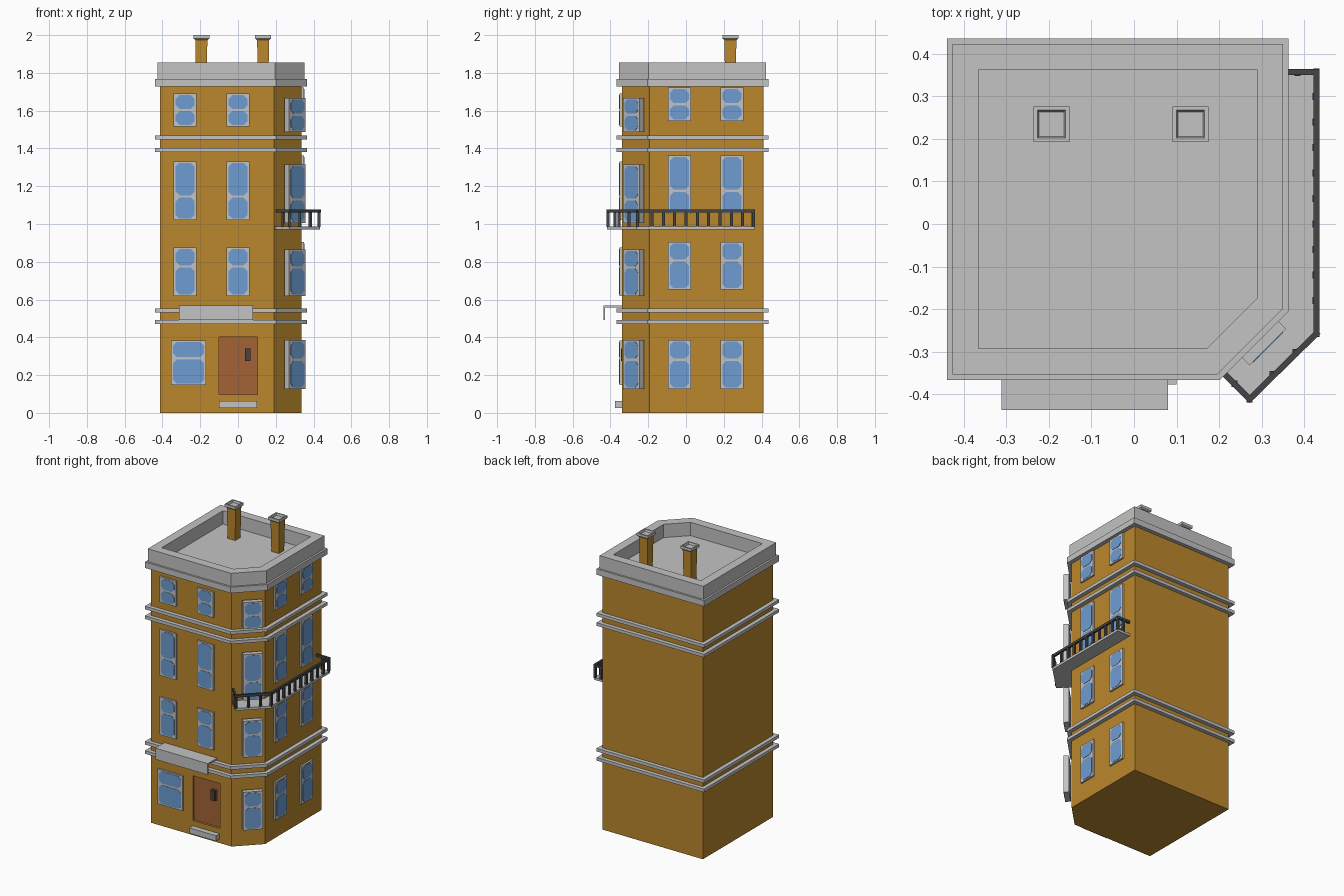
import bpy, bmesh, math
from mathutils import Matrix, Vector

if "Cube" in bpy.data.objects:
    bpy.data.objects.remove(bpy.data.objects["Cube"])


def mat(name, r, g, b):
    m = bpy.data.materials.new(name)
    m.diffuse_color = (r, g, b, 1)
    m.use_nodes = True
    m.node_tree.nodes["Principled BSDF"].inputs["Base Color"].default_value = m.diffuse_color
    return m


OCHRE = mat("ochre wall", 0.50, 0.245, 0.026)
GREY = mat("pale stone", 0.54, 0.55, 0.54)
BLUE = mat("window blue", 0.153, 0.335, 0.64)
BROWN = mat("door brown", 0.37, 0.125, 0.038)
DARK = mat("dark iron", 0.058, 0.058, 0.06)


def loft(name, loops, material, matrix=None):
    """Skin matching point loops [(points2d, z), ...] and cap both ends."""
    bm = bmesh.new()
    rings = [[bm.verts.new((x, y, z)) for x, y in pts] for pts, z in loops]
    n = len(rings[0])
    for a, b in zip(rings, rings[1:]):
        for i in range(n):
            j = (i + 1) % n
            bm.faces.new((a[i], a[j], b[j], b[i]))
    bm.faces.new(rings[0][::-1])
    bm.faces.new(rings[-1])
    if matrix:
        bm.transform(matrix)
    bmesh.ops.recalc_face_normals(bm, faces=bm.faces)
    me = bpy.data.meshes.new(name)
    bm.to_mesh(me)
    bm.free()
    me.materials.append(material)
    ob = bpy.data.objects.new(name, me)
    bpy.context.collection.objects.link(ob)
    return ob


def prism(name, pts, z0, z1, material, matrix=None):
    return loft(name, [(pts, z0), (pts, z1)], material, matrix)


def rect(x0, x1, y0, y1):
    return [(x0, y0), (x1, y0), (x1, y1), (x0, y1)]


def box(name, x0, x1, y0, y1, z0, z1, material):
    return prism(name, rect(x0, x1, y0, y1), z0, z1, material)


def outline(d):
    """Building footprint with one cut corner, grown by d."""
    k = d * math.tan(math.pi / 8)
    return [(-0.413 - d, -0.34 - d), (0.19 + k, -0.34 - d), (0.337 + d, -0.193 - k),
            (0.337 + d, 0.409 + d), (-0.413 - d, 0.409 + d)]


# Walls with a recessed doorway
walls = prism("walls", outline(0), 0, 1.74, OCHRE)
cutter = box("door_cutter", -0.1, 0.103, -0.4, -0.32, 0.098, 0.402, OCHRE)
cutter.hide_render = True
mod = walls.modifiers.new("doorway", "BOOLEAN")
mod.object, mod.operation, mod.solver = cutter, "DIFFERENCE", "EXACT"
bpy.context.view_layer.objects.active = walls
bpy.ops.object.modifier_apply(modifier=mod.name)
bpy.data.objects.remove(cutter)

# String courses
for z0, z1 in ((0.47, 0.491), (0.532, 0.553), (1.382, 1.403), (1.447, 1.468)):
    prism("string_course", outline(0.027), z0, z1, GREY)

# Cornice, parapet and sunken roof in one profile
loft("roof_parapet", [(outline(d), z) for d, z in
     ((0.027, 1.727), (0.027, 1.767), (0.014, 1.767), (0.014, 1.855),
      (-0.047, 1.855), (-0.047, 1.765))], GREY)

# Chimneys with hollow caps
for cx in (-0.194, 0.133):
    def sq(h):
        return rect(cx - h, cx + h, 0.235 - h, 0.235 + h)
    loft("chimney_shaft", [(sq(0.028), 1.76), (sq(0.032), 1.985)], OCHRE)
    loft("chimney_cap", [(sq(h), z) for h, z in
         ((0.034, 1.975), (0.042, 1.982), (0.042, 2.0), (0.033, 2.0), (0.029, 1.987))], GREY)


def facade(origin, u):
    """Local x runs along the wall, y goes up, z points outwards."""
    u = Vector(u).normalized()
    n = u.cross(Vector((0, 0, 1)))
    m = Matrix((u, Vector((0, 0, 1)), n)).transposed().to_4x4()
    m.translation = Vector(origin)
    return m


def window(m, c, w, z0, z1, split, n0, n1):
    """Stone frame with two cut-corner panes; split is the height of the bar."""
    x0, x1 = c - w / 2, c + w / 2
    prism("window_frame", rect(x0, x1, z0, z1), n0, n1, GREY, m)
    bar = z0 + (z1 - z0) * split
    for a, b in ((z0 + 0.008, bar - 0.006), (bar + 0.006, z1 - 0.008)):
        l, r, k = x0 + 0.011, x1 - 0.011, 0.02
        pts = [(l + k, a), (r - k, a), (r, a + k), (r, b - k),
               (r - k, b), (l + k, b), (l, b - k), (l, a + k)]
        prism("window_pane", pts, n1 - 0.002, n1 + 0.002, BLUE, m)


front = facade((0, -0.34, 0), (1, 0, 0))
side = facade((0.337, 0, 0), (0, 1, 0))
corner = facade((0.2635, -0.2665, 0), (1, 1, 0))

# Front windows
for c in (-0.28, 0.0):
    for z0, z1, s in ((0.62, 0.875, 0.61), (1.021, 1.332, 0.4), (1.517, 1.69, 0.5)):
        window(front, c, 0.122, z0, z1, s, -0.01, 0.012)
window(front, -0.262, 0.187, 0.148, 0.384, 0.6, -0.01, 0.012)

# Side windows
for c in (-0.035, 0.243):
    for z0, z1, s in ((0.127, 0.385, 0.6), (0.652, 0.906, 0.61),
                      (1.052, 1.363, 0.4), (1.546, 1.722, 0.5)):
        window(side, c, 0.122, z0, z1, s, -0.01, 0.012)

# Corner windows stand off the cut corner
for z0, z1, s in ((0.127, 0.385, 0.6), (0.62, 0.865, 0.61),
                  (1.005, 1.316, 0.4), (1.488, 1.668, 0.5)):
    window(corner, 0.02, 0.122, z0, z1, s, 0.018, 0.052)

# Door, handle and step
box("door", -0.1, 0.103, -0.326, -0.318, 0.098, 0.402, BROWN)
box("handle_plate", 0.033, 0.07, -0.332, -0.325, 0.27, 0.347, BROWN)
box("door_handle", 0.037, 0.066, -0.345, -0.33, 0.275, 0.342, DARK)
box("door_step", -0.1, 0.1, -0.377, -0.33, 0.026, 0.063, GREY)

# Shop awning: thin top with a front lip
awning = [(-0.33, 0.569), (-0.438, 0.569), (-0.438, 0.493),
          (-0.43, 0.493), (-0.43, 0.558), (-0.33, 0.558)]
to_x = Matrix(((0, 0, 1, 0), (1, 0, 0, 0), (0, 1, 0, 0), (0, 0, 0, 1)))
prism("awning", awning, -0.312, 0.08, GREY, to_x)

# Balcony slab wrapping the corner
prism("balcony_slab", [(0.33, 0.362), (0.434, 0.362), (0.434, -0.26), (0.273, -0.418),
                       (0.195, -0.34), (0.33, -0.195)], 0.97, 0.986, GREY)


def bar(name, p, q, w, z0, z1):
    """Straight rail between two plan points, extended by half its width."""
    p, q = Vector(p), Vector(q)
    d = (q - p).normalized() * w / 2
    s = Vector((-d.y, d.x))
    pts = [p - d - s, q + d - s, q + d + s, p - d + s]
    prism(name, [tuple(v) for v in pts], z0, z1, DARK)


# Balcony handrail
path = [(0.335, 0.358), (0.429, 0.358), (0.429, -0.258), (0.272, -0.412), (0.212, -0.352)]
for p, q in zip(path, path[1:]):
    bar("hand_rail", p, q, 0.014, 1.06, 1.077)

# Balusters
posts = [(0.427, 0.30 - 0.06 * i) for i in range(9)]
posts += [(0.38, -0.302), (0.326, -0.354), (0.236, -0.376)] + [(0.385, 0.356)] + path[1:4]
for x, y in posts:
    box("baluster", x - 0.007, x + 0.007, y - 0.008, y + 0.008, 0.984, 1.062, DARK)
